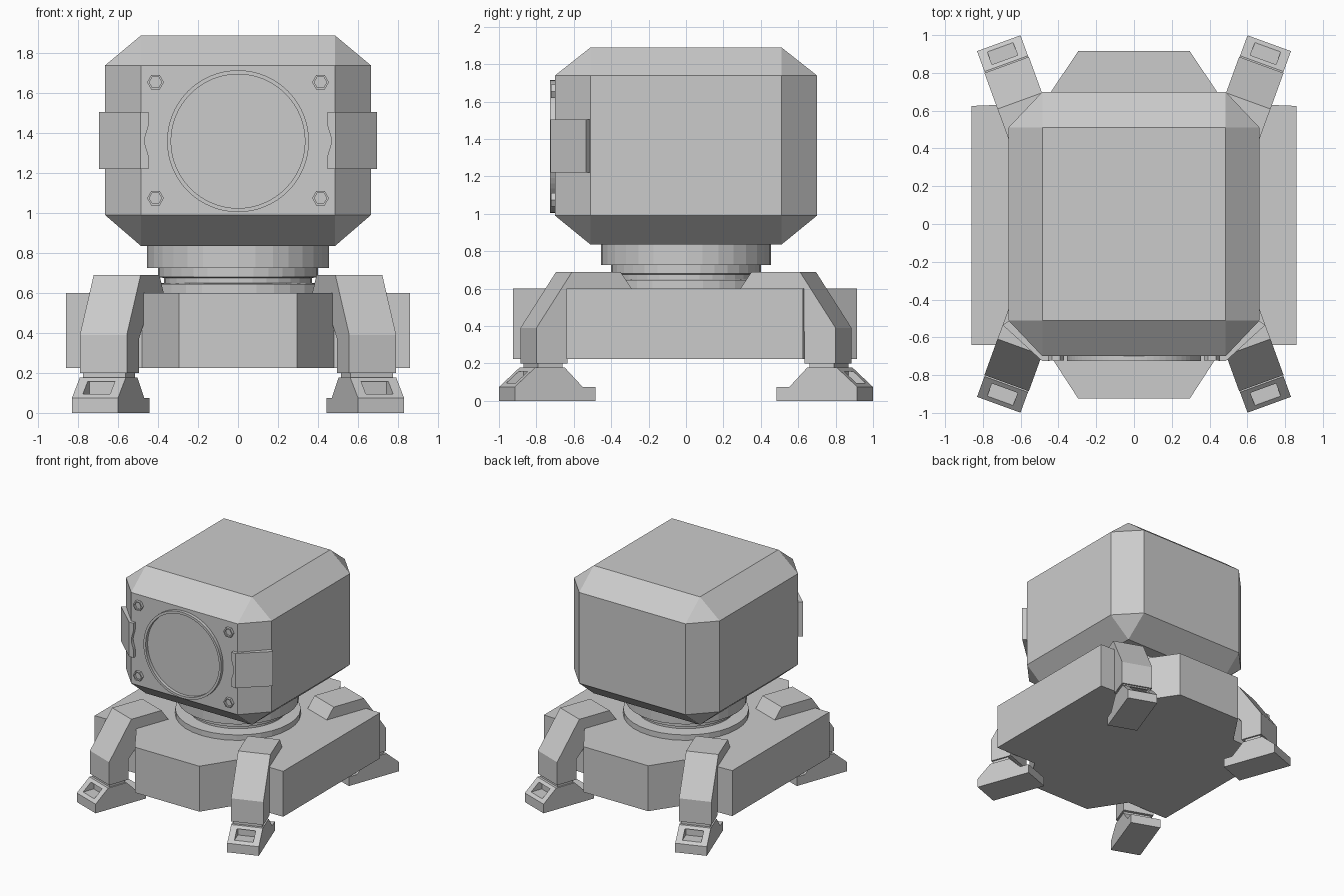
import bpy, bmesh
from math import sin, cos, pi, sqrt

if "Cube" in bpy.data.objects:
    bpy.data.objects.remove(bpy.data.objects["Cube"])


def loft(name, rings, closed=False):
    """Skin a list of equal-length point rings; cap the ends unless closed."""
    bm = bmesh.new()
    vs = [[bm.verts.new(p) for p in r] for r in rings]
    n = len(rings[0])
    pairs = list(zip(vs, vs[1:])) + ([(vs[-1], vs[0])] if closed else [])
    for a, b in pairs:
        for i in range(n):
            j = (i + 1) % n
            bm.faces.new((a[i], a[j], b[j], b[i]))
    if not closed:
        bm.faces.new(vs[0])
        bm.faces.new(vs[-1])
    bmesh.ops.remove_doubles(bm, verts=bm.verts, dist=1e-4)
    bmesh.ops.recalc_face_normals(bm, faces=bm.faces)
    me = bpy.data.meshes.new(name)
    bm.to_mesh(me)
    bm.free()
    ob = bpy.data.objects.new(name, me)
    bpy.context.collection.objects.link(ob)
    return ob


def level(pts, z):
    return [(x, y, z) for x, y in pts]


def corners(x0, x1, y0, y1):
    """Eight points walking around a rectangle with cut corners."""
    return [(x0, -y1), (x1, -y0), (x1, y0), (x0, y1),
            (-x0, y1), (-x1, y0), (-x1, -y0), (-x0, -y1)]


def circle_z(r, z, n=32):
    return [(r * cos(2 * pi * i / n), r * sin(2 * pi * i / n), z) for i in range(n)]


def circle_y(cx, cz, r, y, n):
    return [(cx + r * cos(2 * pi * i / n), y, cz + r * sin(2 * pi * i / n)) for i in range(n)]


# Head: box with cut edges and corners
wide = corners(.485, .665, .51, .70)
tight = corners(.485, .485, .51, .51)
loft("head", [level(tight, .835), level(wide, .99), level(wide, 1.74), level(tight, 1.89)])

# Raised ring on the face
loft("face_ring", [circle_y(0, 1.36, r, y, 64) for r, y in
                   ((.355, -.69), (.355, -.726), (.335, -.726), (.335, -.69))], closed=True)

# Hex bolts with sockets
for x in (-.413, .413):
    for z in (1.075, 1.655):
        loft("face_bolt", [circle_y(x, z, r, y, 6) for r, y in
                           ((.042, -.69), (.042, -.722), (.031, -.722), (.031, -.706))])

# Side brackets wrapping the front vertical edges, notched around the ring
for sx in (-1, 1):
    rings = []
    for k in range(-8, 9):
        dz = .1425 * k / 8
        bow = .02 * (.5 + .5 * cos(pi * dz / .09)) if abs(dz) < .09 else 0
        xi = .447 + bow
        pts = [(xi, -.725), (.487, -.725), (.695, -.535), (.66, -.51), (.48, -.69), (xi, -.69)]
        rings.append([(sx * x, y, 1.3625 + dz) for x, y in pts])
    ob = loft("side_bracket", rings)
    # merge the flat strips away
    bm = bmesh.new()
    bm.from_mesh(ob.data)
    bmesh.ops.dissolve_limit(bm, angle_limit=.01, verts=bm.verts, edges=bm.edges)
    bm.to_mesh(ob.data)
    bm.free()

# Stepped turntable neck
loft("neck", [circle_z(r, z) for r, z in
              ((.47, .59), (.47, .645), (.37, .65), (.37, .675), (.40, .68),
               (.40, .725), (.455, .725), (.455, .84))])

# Base plate with notched corners for the legs
half = [(.48, -.64), (.86, -.64), (.86, .625), (.48, .64), (.295, .915)]
outline = [(.295, -.925)] + half
outline += [(-x, y) for x, y in reversed(outline)]
loft("base", [level(outline, .225), level(outline, .60)])


# Legs, splayed 20 degrees from the front-back axis
SN, CS = sin(pi / 9), cos(pi / 9)


def leg_prism(name, profile, w, sx, sy):
    """Extrude an (inward distance, height) profile across the leg width."""
    rings = []
    for t in (-w / 2, w / 2):
        rings.append([(sx * (.716 - s * SN + t * CS), sy * (.957 - s * CS - t * SN), z)
                      for s, z in profile])
    return loft(name, rings)


LEG = [(.122, .2), (.122, .39), (.325, .69), (.60, .69), (.67, .59),
       (.67, .5), (.42, .5), (.30, .37), (.30, .2)]
ANKLE = [(.135, .165), (.135, .21), (.275, .21), (.275, .165)]
FOOT = [(0, 0), (0, .075), (.115, .177), (.285, .177), (.385, .075), (.46, .075), (.46, 0)]
POCKET = [(-.05, .095), (-.05, .158), (.12, .158), (.12, .095)]

for sx in (-1, 1):
    for sy in (-1, 1):
        leg_prism("leg", LEG, .25, sx, sy)
        leg_prism("ankle", ANKLE, .225, sx, sy)
        foot = leg_prism("foot", FOOT, .245, sx, sy)
        # Pocket cut in the sloped toe
        cutter = leg_prism("toe_pocket_cutter", POCKET, .145, sx, sy)
        cutter.hide_render = True
        mod = foot.modifiers.new("pocket", 'BOOLEAN')
        mod.operation = 'DIFFERENCE'
        mod.solver = 'EXACT'
        mod.object = cutter
        bpy.context.view_layer.objects.active = foot
        bpy.ops.object.modifier_apply(modifier=mod.name)
        bpy.data.objects.remove(cutter)
